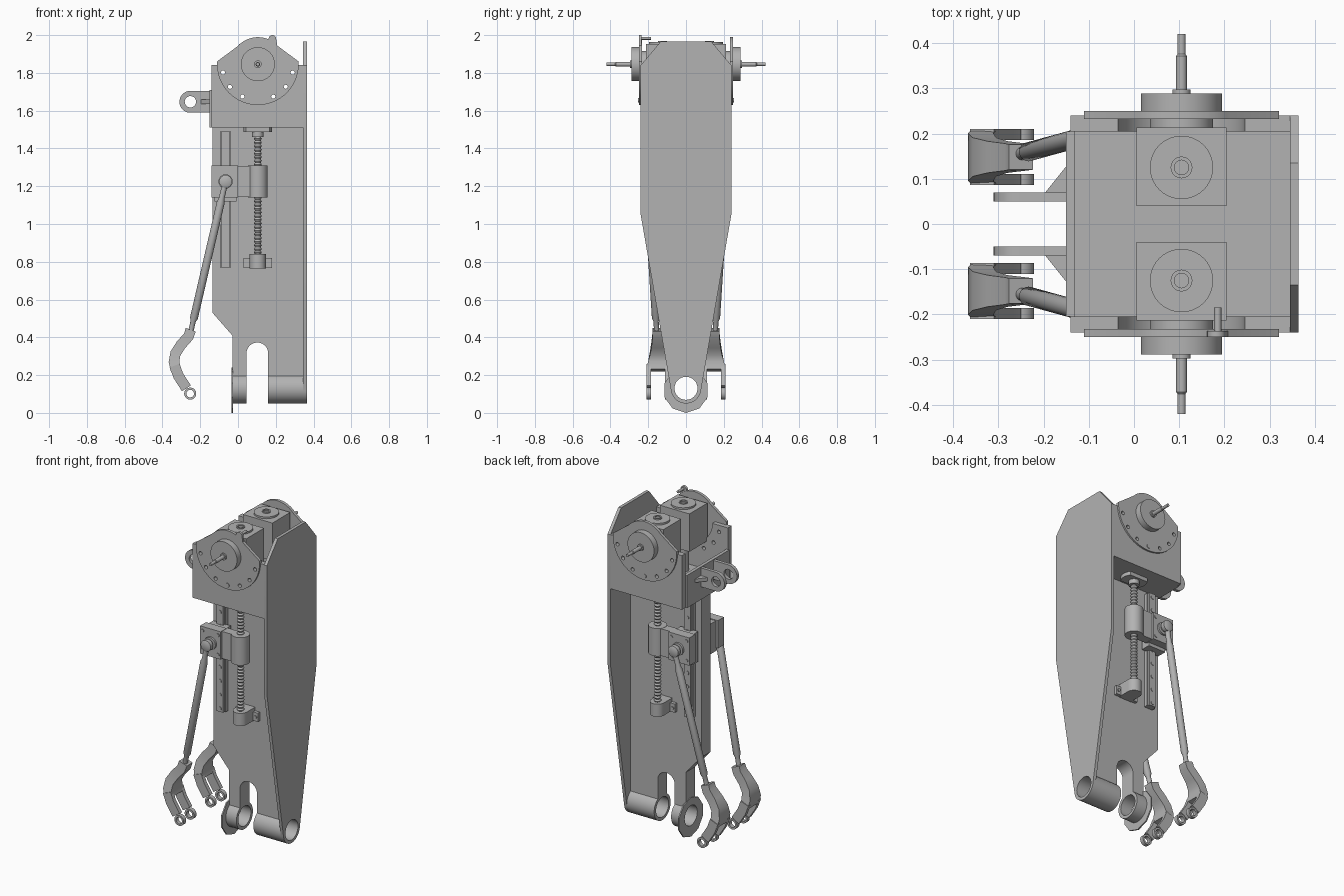
import bpy, bmesh
from math import sin, cos, radians, pi
from mathutils import Vector

cube = bpy.data.objects.get("Cube")
if cube:
    bpy.data.objects.remove(cube, do_unlink=True)

metal = bpy.data.materials.new("grey metal")
metal.use_nodes = True
GREY = (0.45, 0.45, 0.45, 1)
metal.diffuse_color = GREY
metal.node_tree.nodes["Principled BSDF"].inputs["Base Color"].default_value = GREY


def finish(name, bm):
    """Clean the mesh, smooth the shallow edges and link the part."""
    bmesh.ops.remove_doubles(bm, verts=bm.verts, dist=1e-5)
    bmesh.ops.recalc_face_normals(bm, faces=bm.faces)
    for f in bm.faces:
        f.smooth = True
    for e in bm.edges:
        e.smooth = e.calc_face_angle(pi) < radians(32)
    mesh = bpy.data.meshes.new(name)
    bm.to_mesh(mesh)
    bm.free()
    mesh.materials.append(metal)
    obj = bpy.data.objects.new(name, mesh)
    bpy.context.collection.objects.link(obj)
    return obj


def arc(cx, cy, r, a, b, n=24):
    steps = [radians(a + (b - a) * i / n) for i in range(n + 1)]
    return [(cx + r * cos(t), cy + r * sin(t)) for t in steps]


def circle(cx, cy, r, n=32):
    return arc(cx, cy, r, 90, 450, n)[:-1]


def slab(name, axis, lo, hi, outline, holes=()):
    """Flat outline with holes, thickened along one axis."""
    place = {"x": lambda u, v, w: (w, u, v),
             "y": lambda u, v, w: (u, w, v),
             "z": lambda u, v, w: (u, v, w)}[axis]
    bm = bmesh.new()
    edges = []
    for loop in [outline, *holes]:
        vs = [bm.verts.new(place(u, v, lo)) for u, v in loop]
        edges += [bm.edges.new((vs[i - 1], vs[i])) for i in range(len(vs))]
    bmesh.ops.triangle_fill(bm, edges=edges, use_beauty=True)
    grown = bmesh.ops.extrude_face_region(bm, geom=bm.faces[:])
    shift = Vector(place(0, 0, hi - lo))
    bmesh.ops.translate(bm, vec=shift, verts=[g for g in grown["geom"] if isinstance(g, bmesh.types.BMVert)])
    return finish(name, bm)


def box(name, x, y, z):
    y = sorted(y)
    return slab(name, "z", *z, [(x[0], y[0]), (x[1], y[0]), (x[1], y[1]), (x[0], y[1])])


def skin(name, rings):
    """Closed surface through a row of rings."""
    bm = bmesh.new()
    rows = [[bm.verts.new(p) for p in ring] for ring in rings]
    for a, b in zip(rows, rows[1:]):
        for i in range(len(a)):
            bm.faces.new((a[i - 1], a[i], b[i], b[i - 1]))
    bm.faces.new(rows[0])
    bm.faces.new(rows[-1])
    return finish(name, bm)


def turned(name, start, end, profile, n=24):
    """Round part from start to end; profile holds (distance 0-1, radius)."""
    start, end = Vector(start), Vector(end)
    turn = (end - start).to_track_quat("Z", "Y")
    rings = []
    for t, r in profile:
        c = start.lerp(end, t)
        rings.append([c + turn @ Vector((x, y, 0)) for x, y in circle(0, 0, r, n)])
    return skin(name, rings)


def rod(name, start, end, r, n=24):
    return turned(name, start, end, [(0, r), (1, r)], n)


def swept(name, path, y, thick, widths):
    """Rectangular bar following a path in the xz plane."""
    rings = []
    for i, (x, z) in enumerate(path):
        a, b = path[max(i - 1, 0)], path[min(i + 1, len(path) - 1)]
        d = Vector((b[0] - a[0], b[1] - a[1])).normalized() * thick
        w = widths[i]
        rings.append([(x - k * d.y, y + j * w, z + k * d.x)
                      for j, k in ((-1, -1), (1, -1), (1, 1), (-1, 1))])
    return skin(name, rings)


PX, PZ = 0.105, 1.846      # pivot
SY = 0.125                 # screw offset from the middle
TZ = 0.13                  # foot bore height

# Side panel with foot bore
panel = arc(0, TZ, 0.08, -172, -8) + [(0.24, 1.05), (0.24, 1.84), (0.135, 1.965),
                                      (-0.135, 1.965), (-0.24, 1.84), (-0.24, 1.05)]
slab("side_panel", "x", 0.345, 0.364, panel, [circle(0, TZ, 0.061)])

# Central web with foot notch
web = [(-0.135, 1.51), (-0.135, 0.53), (-0.03, 0.41), (-0.03, 0.195), (0.045, 0.195)]
web += arc(0.1025, 0.315, 0.0575, 180, 0) + [(0.16, 0.195), (0.345, 0.195), (0.345, 1.51)]
slab("central_web", "y", -0.045, 0.045, web)

# Foot tubes and end flange
for name, lo, hi in (("inner_foot_tube", -0.03, 0.045), ("outer_foot_tube", 0.16, 0.36)):
    slab(name, "x", lo, hi, circle(0, TZ, 0.08, 48), [circle(0, TZ, 0.061, 48)])
slab("foot_flange", "x", -0.034, -0.026, circle(0, 0.12, 0.12, 10), [circle(0, TZ, 0.061)])

# Upper housing floor and end wall
box("housing_floor", (-0.14, 0.345), (-0.24, 0.24), (1.51, 1.55))
box("housing_end_wall", (-0.15, -0.13), (-0.205, 0.205), (1.51, 1.71))

# Pivot plate outlines
bolts = [(PX + 0.19 * cos(radians(270 + 25.5 * k)), PZ + 0.19 * sin(radians(270 + 25.5 * k)))
         for k in (-3, -2, -1, 1, 2, 3)]
bolt_holes = [circle(x, z, 0.011, 12) for x, z in bolts]
housing = [(-0.14, 1.51), (0.345, 1.51), (0.345, 1.842)]
housing += arc(PX, 1.842, 0.14, 0, -180) + [(-0.14, 1.842)]
disc = arc(PX, PZ, 0.216, 176, 364, 48) + arc(PX, PZ, 0.143, 42, 138)

for s, side in ((-1, "front"), (1, "back")):
    def at(x, y, z):
        return (x, s * y, z)

    def plate(name, lo, hi, outline, holes=()):
        slab(f"{side}_{name}", "y", *sorted((s * lo, s * hi)), outline, holes)

    # Housing plate, pivot disc, hub and shaft
    plate("housing_plate", 0.205, 0.24, housing, bolt_holes)
    plate("pivot_disc", 0.232, 0.25, disc, bolt_holes)
    rod(f"{side}_pivot_bolt", at(PX, 0.24, PZ - 0.19), at(PX, 0.254, PZ - 0.19), 0.012, 12)
    rod(f"{side}_inner_hub", at(PX, 0.2, PZ), at(PX, 0.24, PZ), 0.07, 40)
    rod(f"{side}_hub", at(PX, 0.235, PZ), at(PX, 0.288, PZ), 0.09, 48)
    turned(f"{side}_shaft", at(PX, 0.28, PZ), at(PX, 0.42, PZ),
           [(0, 0.02), (0.12, 0.02), (0.12, 0.012), (0.65, 0.012), (0.68, 0.009), (1, 0.009)])

    # Gearbox with top cap, and the coupling below
    box(f"{side}_gearbox", (0.005, 0.205), (s * 0.04, s * 0.213), (1.72, 1.952))
    rod(f"{side}_gearbox_cap", at(PX, SY, 1.95), at(PX, SY, 1.963), 0.07, 40)
    slab(f"{side}_cap_ring", "z", 1.96, 1.97, circle(PX, s * SY, 0.024), [circle(PX, s * SY, 0.016)])
    rod(f"{side}_coupling", at(PX, SY, 1.53), at(PX, SY, 1.73), 0.03)

    # Clevis ear and its gusset
    ear = arc(-0.252, 1.647, 0.058, 90, 270) + [(-0.14, 1.589), (-0.14, 1.705)]
    plate("clevis_ear", 0.05, 0.07, ear, [circle(-0.252, 1.647, 0.03)])
    slab(f"{side}_clevis_gusset", "z", 1.636, 1.658,
         [(-0.2, s * 0.065), (-0.14, s * 0.065), (-0.14, s * 0.14)])

    # Lead screw with ridged thread
    ridges = 36
    thread = [((i + j) / ridges, r) for i in range(ridges) for j, r in ((0, 0.015), (0.5, 0.021))]
    turned(f"{side}_lead_screw", at(PX, SY, 0.8), at(PX, SY, 1.5), thread + [(1, 0.015)], 16)
    slab(f"{side}_top_bearing_flange", "z", 1.487, 1.512,
         arc(PX, s * SY, 0.075, -35, 35, 8) + arc(PX, s * SY, 0.075, 145, 215, 8))
    rod(f"{side}_top_bearing", at(PX, SY, 1.46), at(PX, SY, 1.49), 0.03)

    # Bottom bearing block
    rod(f"{side}_bottom_bearing", at(PX, SY, 0.765), at(PX, SY, 0.842), 0.043)
    box(f"{side}_bearing_block", (0.062, 0.148), (s * 0.04, s * SY), (0.765, 0.842))
    box(f"{side}_bearing_foot", (0.03, 0.18), (s * 0.04, s * 0.065), (0.767, 0.82))
    for x in (0.045, 0.165):
        rod(f"{side}_bearing_bolt", at(x, 0.06, 0.793), at(x, 0.071, 0.793), 0.009, 12)

    # Linear rail and bolts
    box(f"{side}_rail_base", (-0.095, -0.037), (s * 0.04, s * 0.068), (0.77, 1.49))
    box(f"{side}_rail_top", (-0.088, -0.044), (s * 0.06, s * 0.082), (0.77, 1.49))
    for i in range(9):
        z = 0.79 + i * 0.0845
        rod(f"{side}_rail_bolt", at(-0.066, 0.08, z), at(-0.066, 0.085, z), 0.012, 12)

    # Carriage, nut and ball joint
    box(f"{side}_carriage_block", (-0.125, -0.007), (s * 0.06, s * 0.12), (1.12, 1.305))
    box(f"{side}_carriage_plate", (-0.14, 0.0), (s * 0.11, s * 0.168), (1.14, 1.31))
    box(f"{side}_nut_bridge", (-0.01, PX), (s * 0.1, s * 0.155), (1.142, 1.308))
    rod(f"{side}_screw_nut", at(PX, SY, 1.14), at(PX, SY, 1.31), 0.052, 32)
    for x in (-0.122, -0.018):
        for z in (1.165, 1.285):
            rod(f"{side}_carriage_bolt", at(x, 0.16, z), at(x, 0.172, z), 0.01, 12)
    turned(f"{side}_ball_joint", at(-0.066, 0.165, 1.225), at(-0.066, 0.225, 1.225),
           [(0, 0.038), (0.25, 0.038), (0.25, 0.022), (0.5, 0.022),
            (0.5, 0.034), (0.9, 0.034), (1, 0.02)])

    # Push rod with slim ends
    turned(f"{side}_push_rod", at(-0.068, 0.205, 1.215), at(-0.25, 0.155, 0.43),
           [(0, 0.015), (0.1, 0.015), (0.13, 0.021), (0.91, 0.021), (0.93, 0.014), (1, 0.014)])

    # Claw: curved arm ending in a fork with eyes
    CY = s * 0.148
    arm = [(-0.25, 0.44), (-0.262, 0.405), (-0.302, 0.36), (-0.331, 0.315), (-0.339, 0.27), (-0.328, 0.225)]
    swept(f"{side}_claw_arm", arm, CY, 0.028, [0.028, 0.03, 0.035, 0.043, 0.053, 0.062])
    for j in (-1, 1):
        y = CY + j * 0.05
        swept(f"{side}_claw_prong", [(-0.336, 0.25), (-0.315, 0.195), (-0.273, 0.13)], y, 0.028, [0.012] * 3)
        slab(f"{side}_claw_eye", "y", y - 0.012, y + 0.012,
             circle(-0.253, 0.102, 0.032), [circle(-0.253, 0.102, 0.02)])

# Index tab and pin on the front disc
slab("index_tab", "y", -0.25, -0.236, arc(0.182, 1.98, 0.02, 0, 180, 12) + [(0.14, 1.93), (0.21, 1.93)])
rod("index_pin", (0.185, -0.25, 1.983), (0.185, -0.185, 1.983), 0.008, 12)
